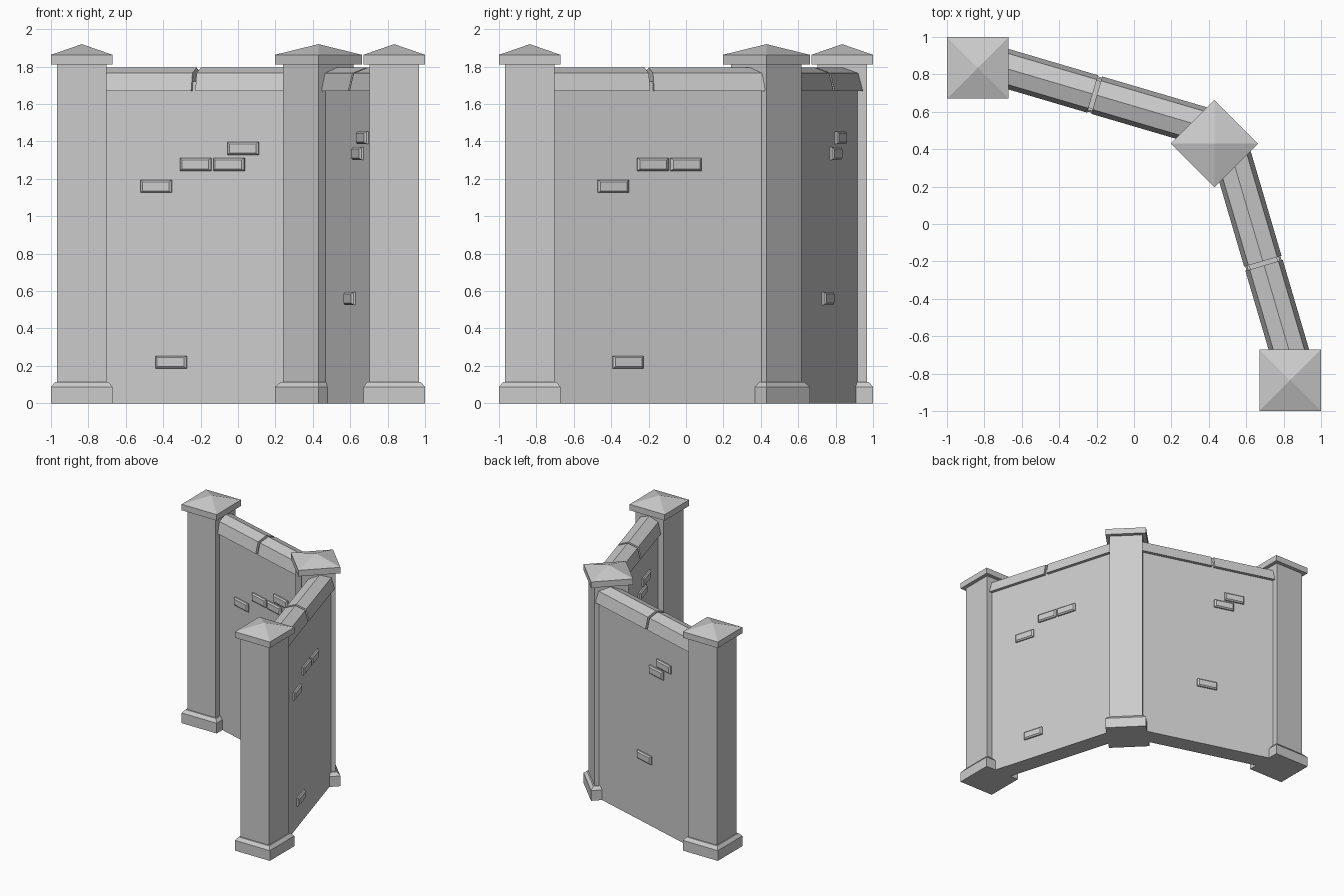
import bpy, math
from mathutils import Matrix

if "Cube" in bpy.data.objects:
    bpy.data.objects.remove(bpy.data.objects["Cube"])


def make(name, verts, faces, matrix):
    me = bpy.data.meshes.new(name)
    me.from_pydata(verts, [], faces)
    ob = bpy.data.objects.new(name, me)
    bpy.context.collection.objects.link(ob)
    ob.matrix_world = matrix
    return ob


def loft(name, rings, matrix):
    """Closed solid skinned through rings of equal vertex count."""
    n = len(rings[0])
    verts = [v for r in rings for v in r]
    faces = [tuple(range(n))[::-1], tuple(range(len(verts) - n, len(verts)))]
    for k in range(len(rings) - 1):
        for i in range(n):
            j = (i + 1) % n
            faces.append((k*n + i, k*n + j, k*n + n + j, k*n + n + i))
    return make(name, verts, faces, matrix)


def square(h, z):
    return [(-h, -h, z), (h, -h, z), (h, h, z), (-h, h, z)]


def pillar(name, x, y, angle):
    m = Matrix.Translation((x, y, 0)) @ Matrix.Rotation(math.radians(angle), 4, 'Z')
    # stepped base and shaft
    loft(name + "_shaft", [square(.165, 0), square(.165, .087), square(.143, .113),
                           square(.133, .113), square(.133, 1.815)], m)
    # slab cap with pyramid top
    h = .165
    verts = square(h, 1.812) + square(h, 1.863) + [(0, 0, 1.92)]
    faces = [(3, 2, 1, 0)]
    for i in range(4):
        j = (i + 1) % 4
        faces += [(i, j, 4 + j, 4 + i), (4 + i, 4 + j, 8)]
    make(name + "_cap", verts, faces, m)


def extrude_profile(name, profile, u0, u1, matrix):
    return loft(name, [[(u, y, z) for y, z in profile] for u in (u0, u1)], matrix)


def brick(name, u, z, side, matrix):
    # tapered block standing proud of the wall face
    def ring(hu, hz, y):
        pts = [(u - hu, side*y, z - hz), (u + hu, side*y, z - hz),
               (u + hu, side*y, z + hz), (u - hu, side*y, z + hz)]
        return pts if side < 0 else pts[::-1]
    loft(name, [ring(.086, .034, .07), ring(.086, .034, .088), ring(.074, .024, .098)], matrix)


COPING = [(-.104, 1.67), (.104, 1.67), (.08, 1.765), (0, 1.795), (-.08, 1.765)]
BODY = [(-.077, 0), (.077, 0), (.077, 1.72), (-.077, 1.72)]
# (distance along wall, height, face side)
BRICKS = [(.44, 1.16, -1), (.66, 1.277, -1), (.845, 1.277, -1), (.523, .22, -1),
          (.46, 1.42, 1), (.55, 1.335, 1), (.70, .56, 1)]


def wall(name, x, y, angle, bricks):
    m = Matrix.Translation((x, y, 0)) @ Matrix.Rotation(math.radians(angle), 4, 'Z')
    extrude_profile(name + "_body", BODY, .06, 1.28, m)
    # coping stones with a narrow joint
    extrude_profile(name + "_coping_outer", COPING, .06, .64, m)
    extrude_profile(name + "_coping_inner", COPING, .663, 1.28, m)
    for i, (u, z, side) in enumerate(bricks):
        brick(f"{name}_brick_{i + 1}", u, z, side, m)


pillar("left_pillar", -.835, .835, 0)
pillar("corner_pillar", .43, .43, 45)
pillar("right_pillar", .835, -.835, 0)
wall("left_wall", -.835, .876, -16.4, BRICKS + [(.925, 1.362, -1)])
wall("right_wall", .876, -.835, 106.4, BRICKS)
